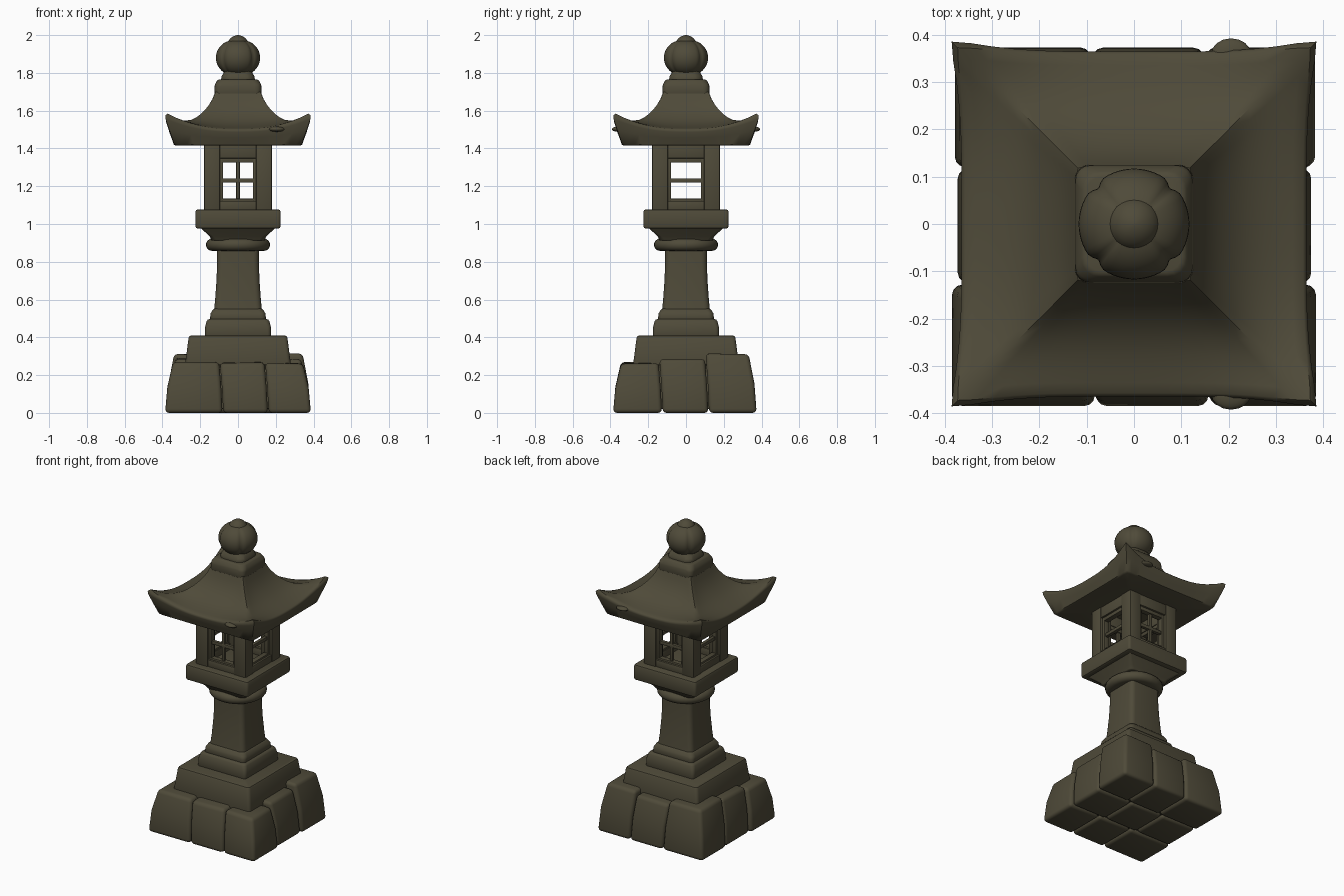
import bpy, bmesh, math, random
from mathutils import Matrix

if "Cube" in bpy.data.objects:
    bpy.data.objects.remove(bpy.data.objects["Cube"])

random.seed(4)
stone_mat = bpy.data.materials.new("weathered olive stone")
stone_mat.diffuse_color = (0.078, 0.069, 0.041, 1)
stone_mat.use_nodes = True
stone_mat.node_tree.nodes["Principled BSDF"].inputs["Base Color"].default_value = stone_mat.diffuse_color


def finish(name, bm, bevel=0.0, segments=2, angle=35, turn=0):
    """Bevel hard edges, shade smooth and link as an object."""
    bmesh.ops.recalc_face_normals(bm, faces=bm.faces)
    if bevel:
        hard = [e for e in bm.edges if len(e.link_faces) == 2
                and e.calc_face_angle(0) > math.radians(30)]
        bmesh.ops.bevel(bm, geom=hard, offset=bevel, offset_type='OFFSET',
                        segments=segments, profile=0.5, affect='EDGES',
                        clamp_overlap=True)
    bmesh.ops.rotate(bm, verts=bm.verts, cent=(0, 0, 0),
                     matrix=Matrix.Rotation(math.radians(turn), 3, 'Z'))
    me = bpy.data.meshes.new(name)
    bm.to_mesh(me)
    bm.free()
    ob = bpy.data.objects.new(name, me)
    bpy.context.collection.objects.link(ob)
    me.materials.append(stone_mat)
    bpy.ops.object.select_all(action='DESELECT')
    ob.select_set(True)
    bpy.context.view_layer.objects.active = ob
    bpy.ops.object.shade_smooth_by_angle(angle=math.radians(angle))
    return ob


def skin(bm, rings):
    """Join closed rings of points with quads and cap both ends."""
    rows = [[bm.verts.new(p) for p in ring] for ring in rings]
    n = len(rows[0])
    for a, b in zip(rows, rows[1:]):
        for i in range(n):
            j = (i + 1) % n
            bm.faces.new((a[i], a[j], b[j], b[i]))
    bm.faces.new(rows[0][::-1])
    bm.faces.new(rows[-1])


def loft(name, profile, bevel=0.0, seg=4, angle=35):
    """Stack rounded squares; profile rows are (height, half width, corner radius)."""
    rings = []
    for z, h, r in profile:
        ring = []
        for c in range(4):
            a0 = c * math.pi / 2
            cx = (h - r) * (1 if c in (0, 3) else -1)
            cy = (h - r) * (1 if c in (0, 1) else -1)
            for i in range(seg + 1):
                a = a0 + (i + 0.02) / (seg + 0.04) * math.pi / 2
                ring.append((cx + r * math.cos(a), cy + r * math.sin(a), z))
        rings.append(ring)
    bm = bmesh.new()
    skin(bm, rings)
    return finish(name, bm, bevel, angle=angle)


def box(name, x0, x1, y0, y1, z0, z1, turn=0, bevel=0.005):
    bm = bmesh.new()
    skin(bm, [[(x0, y0, z), (x1, y0, z), (x1, y1, z), (x0, y1, z)] for z in (z0, z1)])
    return finish(name, bm, bevel, turn=turn)


# Foundation stones: three rows of three irregular tapered blocks
def base_stone(name, x0, x1, y0, y1, h):
    def top(v):
        lean = 0.042 if abs(v) > 0.3 else 0
        return v - math.copysign(lean, v) - (0.018 if lean == 0 else 0)

    def mid(v):
        return v - math.copysign(0.012, v) if abs(v) > 0.3 else v - 0.007
    rings = []
    for z, f in ((0, lambda v: v), (h * 0.5, mid), (h, top)):
        rings.append([(f(x), f(y), z + (random.uniform(-0.008, 0.004) if z == h else 0))
                      for x, y in ((x0, y0), (x1, y0), (x1, y1), (x0, y1))])
    bm = bmesh.new()
    skin(bm, rings)
    finish(name, bm, 0.021, 3, 50)


gap = 0.002
y_cuts = (-0.388, -0.125, 0.12, 0.376)
x_cuts = ((-0.388, -0.08, 0.16, 0.388),
          (-0.376, -0.12, 0.12, 0.378),
          (-0.382, -0.088, 0.15, 0.386))
heights = ((0.275, 0.27, 0.265), (0.29, 0.28, 0.285), (0.31, 0.29, 0.312))
for r in range(3):
    for c in range(3):
        base_stone(f"base_stone_{r}_{c}", x_cuts[r][c] + gap, x_cuts[r][c + 1] - gap,
                   y_cuts[r] + gap, y_cuts[r + 1] - gap, heights[r][c])

# Stepped plinth and column
loft("foundation_core", [(0.02, 0.30, 0.02), (0.255, 0.30, 0.02)], 0.01)
loft("plinth", [(0.24, 0.282, 0.02), (0.41, 0.26, 0.02)], 0.012)
loft("plinth_step", [(0.40, 0.176, 0.02), (0.455, 0.174, 0.02), (0.497, 0.163, 0.025)], 0.012)
loft("column_foot", [(0.49, 0.148, 0.025), (0.525, 0.146, 0.025), (0.552, 0.13, 0.03)], 0.008)
loft("column", [(0.54, 0.127, 0.03), (0.60, 0.121, 0.03), (0.70, 0.114, 0.03),
                (0.80, 0.11, 0.03), (0.87, 0.11, 0.03)])

# Round collar with a half-round edge
collar = []
for i in range(9):
    a = -math.pi / 2 + i * math.pi / 8
    h = 0.138 + 0.032 * math.cos(a)
    collar.append((0.89 + 0.032 * math.sin(a), h, h * 0.97))
loft("round_collar", collar, seg=8, angle=60)

# Platform under the light chamber
loft("platform_taper", [(0.912, 0.14, 0.03), (0.935, 0.15, 0.02), (0.985, 0.205, 0.015)], 0.006)
loft("platform", [(0.975, 0.226, 0.016), (1.078, 0.226, 0.016)], 0.014)

# Light chamber: posts, sills, lintels, window frames and bars on four sides
for k in range(4):
    t = k * 90
    box(f"corner_post_{k}", 0.095, 0.18, -0.18, -0.095, 1.07, 1.43, t, 0.007)
    box(f"window_sill_{k}", -0.1, 0.1, -0.176, -0.125, 1.07, 1.122, t)
    box(f"window_lintel_{k}", -0.1, 0.1, -0.176, -0.125, 1.348, 1.43, t)
    for s, (x0, x1) in enumerate(((-0.1, -0.079), (0.079, 0.1))):
        box(f"window_jamb_{k}_{s}", x0, x1, -0.164, -0.13, 1.115, 1.355, t, 0.003)
    for s, (z0, z1) in enumerate(((1.115, 1.134), (1.326, 1.355))):
        box(f"window_rail_{k}_{s}", -0.085, 0.085, -0.164, -0.13, z0, z1, t, 0.003)
    box(f"window_crossbar_{k}", -0.085, 0.085, -0.156, -0.134, 1.22, 1.242, t, 0.003)
    if k % 2 == 0:
        box(f"window_upright_{k}", -0.01, 0.01, -0.155, -0.135, 1.125, 1.335, t, 0.003)

# Roof: rows are (side half width, side height, corner half width, corner height)
roof_rows = [(0.15, 1.418, 0.15, 1.418), (0.325, 1.415, 0.328, 1.415),
             (0.337, 1.418, 0.342, 1.422), (0.352, 1.455, 0.370, 1.50),
             (0.364, 1.487, 0.389, 1.556), (0.364, 1.497, 0.391, 1.575),
             (0.357, 1.503, 0.378, 1.584), (0.335, 1.508, 0.350, 1.568),
             (0.31, 1.514, 0.32, 1.553), (0.275, 1.524, 0.285, 1.547),
             (0.24, 1.54, 0.248, 1.552), (0.21, 1.56, 0.215, 1.570),
             (0.18, 1.588, 0.185, 1.596), (0.155, 1.62, 0.16, 1.625),
             (0.135, 1.658, 0.137, 1.66), (0.12, 1.70, 0.12, 1.70)]
rings = []
cols = 20
for hm, zm, hc, zc in roof_rows:
    ring = []
    for side in range(4):
        a = side * math.pi / 2
        for i in range(cols):
            t = -1 + 2 * i / cols
            w = abs(t) ** 4
            h = hm + (hc - hm) * w
            z = zm + (zc - zm) * abs(t) ** 2.6
            x, y = t * h, -h
            # round off the hip corners slightly
            if abs(t) > 0.99:
                x, y = x * 0.985, y * 0.985
            ring.append((x * math.cos(a) - y * math.sin(a),
                         x * math.sin(a) + y * math.cos(a), z))
    rings.append(ring)
bm = bmesh.new()
skin(bm, rings)
finish("roof", bm, angle=50)

# Worn knobs on the front and back eaves
for name, sy in (("front_eave_knob", -1), ("back_eave_knob", 1)):
    bm = bmesh.new()
    bmesh.ops.create_uvsphere(bm, u_segments=16, v_segments=10, radius=1)
    bmesh.ops.scale(bm, vec=(0.042, 0.033, 0.014), verts=bm.verts)
    bmesh.ops.translate(bm, vec=(0.205, sy * 0.359, 1.502), verts=bm.verts)
    finish(name, bm, angle=60)

# Roof cap and finial neck
loft("roof_cap", [(1.685, 0.125, 0.03), (1.735, 0.123, 0.03), (1.765, 0.108, 0.04)], 0.008)
loft("finial_neck", [(1.755, 0.09, 0.05), (1.78, 0.088, 0.05), (1.81, 0.07, 0.05)], 0.006)

# Finial: four-lobed bud, grooved on the diagonals, with a rounded tip
rings = []
for i in range(1, 20):
    v = -math.pi / 2 + i * math.pi / 20
    ring = []
    for j in range(64):
        a = j * math.pi / 32
        off = abs((a % (math.pi / 2)) - math.pi / 4)
        r = 0.117 * math.cos(v) ** 0.85 * (1 - 0.09 * math.exp(-(off / 0.11) ** 2))
        ring.append((r * math.cos(a), r * math.sin(a), 1.88 + 0.096 * math.sin(v)))
    rings.append(ring)
bm = bmesh.new()
skin(bm, rings)
finish("finial_bud", bm, angle=60)
tip = [(1.95, 0.058), (1.97, 0.05), (1.983, 0.04), (1.993, 0.026), (1.998, 0.013), (2.0, 0.003)]
loft("finial_tip", [(z, r, r * 0.98) for z, r in tip], seg=6, angle=60)
